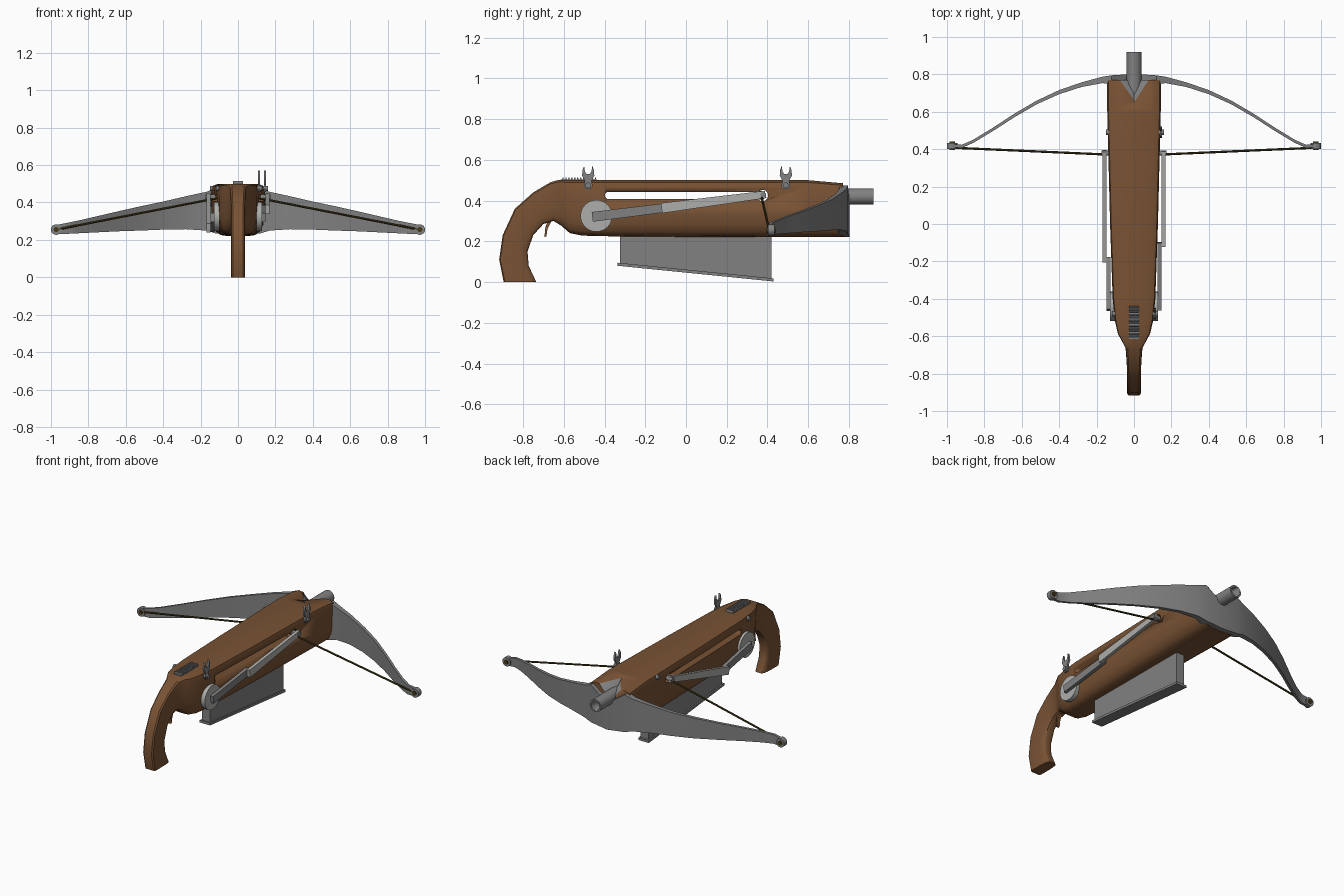
import bpy, bmesh, math
from mathutils import Vector

cube = bpy.data.objects.get("Cube")
if cube:
    bpy.data.objects.remove(cube, do_unlink=True)


def material(name, r, g, b):
    m = bpy.data.materials.new(name)
    m.use_nodes = True
    m.diffuse_color = (r, g, b, 1)
    m.node_tree.nodes["Principled BSDF"].inputs["Base Color"].default_value = (r, g, b, 1)
    return m


wood = material("walnut wood", 0.19, 0.085, 0.034)
steel = material("grey steel", 0.22, 0.22, 0.22)
bright = material("bright steel", 0.42, 0.43, 0.41)
cord = material("dark cord", 0.06, 0.042, 0.01)


def finish(name, bm, mats, angle=35):
    bmesh.ops.recalc_face_normals(bm, faces=bm.faces)
    mesh = bpy.data.meshes.new(name)
    bm.to_mesh(mesh)
    bm.free()
    ob = bpy.data.objects.new(name, mesh)
    bpy.context.collection.objects.link(ob)
    for m in mats:
        mesh.materials.append(m)
    bpy.ops.object.select_all(action='DESELECT')
    ob.select_set(True)
    bpy.context.view_layer.objects.active = ob
    bpy.ops.object.shade_smooth_by_angle(angle=math.radians(angle))
    return ob


def loft(name, rings, mat, angle=35):
    """Skin a list of closed rings and cap both ends."""
    bm = bmesh.new()
    rows = [[bm.verts.new(p) for p in ring] for ring in rings]
    n = len(rows[0])
    for a, b in zip(rows, rows[1:]):
        for i in range(n):
            j = (i + 1) % n
            bm.faces.new((a[i], a[j], b[j], b[i]))
    bm.faces.new(rows[0])
    bm.faces.new(rows[-1])
    return finish(name, bm, [mat], angle)


def plate(name, pts, x0, x1, mat):
    """Extrude a side profile of (y, z) points from x0 to x1."""
    return loft(name, [[(x, y, z) for y, z in pts] for x in (x0, x1)], mat)


def rod(name, a, b, r, mat, sides=20):
    a, b = Vector(a), Vector(b)
    turn = (b - a).to_track_quat('Z', 'Y')
    circle = [turn @ Vector((r * math.cos(t), r * math.sin(t), 0))
              for t in (math.tau * i / sides for i in range(sides))]
    return loft(name, [[p + c for c in circle] for p in (a, b)], mat)


def bar(name, a, b, wa, wb, x0, x1, mat):
    """Flat tapered lever between two (y, z) points."""
    a, b = Vector(a), Vector(b)
    side = (b - a).normalized().orthogonal()
    return plate(name, [a + side * wa, b + side * wb, b - side * wb, a - side * wa], x0, x1, mat)


def cut(target, cutter):
    mod = target.modifiers.new("cut", 'BOOLEAN')
    mod.operation = 'DIFFERENCE'
    mod.solver = 'EXACT'
    mod.object = cutter
    bpy.context.view_layer.objects.active = target
    bpy.ops.object.modifier_apply(modifier=mod.name)
    bpy.data.objects.remove(cutter, do_unlink=True)


# Stock and grip: one loft, each row = top y, z, bottom y, z, half width
section = [(0.74, 1), (0.95, 0.96), (1, 0.88), (0.98, 0.4), (0.93, 0.22),
           (0.8, 0.08), (0.62, 0.02), (0.35, 0)]
section += [(-u, v) for u, v in reversed(section)]
rows = [(.77, .485, .77, .22, .145), (.60, .50, .60, .22, .143), (0, .50, 0, .222, .128),
        (-.40, .50, -.40, .225, .114), (-.52, .50, -.51, .228, .102),
        (-.59, .50, -.57, .24, .086), (-.63, .50, -.61, .275, .064),
        (-.665, .49, -.65, .30, .045), (-.75, .44, -.70, .285, .039),
        (-.84, .36, -.75, .23, .037), (-.90, .23, -.778, .15, .037),
        (-.917, .11, -.772, .08, .037), (-.895, 0, -.735, 0, .037)]
stock = loft("stock", [[(u * w, by + (ty - by) * v, bz + (tz - bz) * v) for u, v in section]
                       for ty, tz, by, bz, w in rows], wood)

# Long string slot through the stock
slot = []
for end, start in ((.38, -90), (-.38, 90)):
    for i in range(9):
        t = math.radians(start + i * 22.5)
        slot.append((end + .018 * math.cos(t), .425 + .018 * math.sin(t)))
cut(stock, plate("slot_cutter", slot, -.4, .4, wood))
cut(stock, rod("slot_end_cutter", (-.4, .375, .425), (.4, .375, .425), .028, wood))

# V-shaped steel seat for the barrel in the front of the stock
stock.data.materials.append(steel)
bm = bmesh.new()
tri = [[bm.verts.new((s * x, y, z)) for s, z in ((-1, .52), (1, .52), (0, low))]
       for x, y, low in ((.13, .80, .37), (.012, .65, .495))]
for i in range(3):
    j = (i + 1) % 3
    bm.faces.new((tri[0][i], tri[0][j], tri[1][j], tri[1][i]))
bm.faces.new(tri[0])
bm.faces.new(tri[1])
for f in bm.faces:
    f.material_index = 1
cut(stock, finish("seat_cutter", bm, [wood, steel]))

# Hollow barrel
barrel = rod("barrel", (0, .66, .42), (0, .92, .42), .04, steel, 24)
cut(barrel, rod("bore_cutter", (0, .70, .42), (0, 1, .42), .029, steel, 24))

# Bow: rows of x, y, low z, high z, thickness, mirrored
half = [(.12, .772, .235, .475, .046), (.17, .770, .25, .457, .034), (.28, .745, .257, .433, .025),
        (.40, .705, .255, .405, .022), (.52, .650, .25, .38, .02), (.64, .580, .246, .353, .019),
        (.76, .502, .24, .325, .018), (.86, .442, .235, .302, .017), (.92, .415, .232, .29, .017),
        (.97, .418, .23, .28, .017)]
limb = [(-x, *r) for x, *r in reversed(half)] + [(0, .775, .222, .39, .055)] + half
loft("bow", [[(x, y - t / 2, lo), (x, y + t / 2, lo), (x, y + t / 2, hi), (x, y - t / 2, hi)]
             for x, y, lo, hi, t in limb], steel)

# Bow tips, string and parts that repeat on both sides
for s, side in ((1, "left"), (-1, "right")):
    rod(f"{side}_bow_tip", (s * .972, .402, .255), (s * .972, .434, .255), .028, steel)
    rod(f"{side}_string_knot", (s * .972, .396, .255), (s * .972, .440, .255), .014, cord, 12)
    rod(f"{side}_string", (s * .972, .408, .255), (0, .365, .445), .006, cord, 8)

    # Crank wheel and two-part cocking lever
    rod(f"{side}_crank_wheel", (s * .10, -.44, .325), (s * .128, -.44, .325), .078, bright, 32)
    joint = (-.10, .365) if s > 0 else (-.18, .265)
    bar(f"{side}_crank_arm", (-.46, .32), joint, .024, .022, s * .126, s * .148, steel)
    bar(f"{side}_push_arm", (joint[0] - .02, joint[1] - .002), (.39, .43), .025, .018,
        s * .148, s * .168, bright)
    rod(f"{side}_arm_pin", (s * .12, .38, .428), (s * .174, .38, .428), .014, steel, 12)

# Cross bolts with fork-shaped wing nuts on one end
fork = [(.012, -.026), (.022, -.01), (.016, .015), (.03, .04), (.028, .068), (.02, .088),
        (.016, .06), (.008, .048)]
fork += [(-y, z) for y, z in reversed(fork)]
for name, y, x in (("rear", -.48, .106), ("front", .49, .139)):
    plate(f"{name}_wing_nut", [(y + a, .482 + b) for a, b in fork], x, x + .012, steel)
    rod(f"{name}_cross_bolt", (-x - .012, y, .475), (x + .022, y, .475), .014, steel, 16)

# Magazine with its wider floor plate
plate("magazine", [(-.324, .24), (.42, .24), (.42, .015), (-.324, .09)], -.029, .029, steel)
plate("magazine_floor", [(-.336, .095), (.43, .018), (.43, .003), (-.336, .08)],
      -.037, .037, steel)

# Trigger
plate("trigger", [(-.675, .31), (-.69, .27), (-.695, .22), (-.685, .225), (-.68, .26),
                  (-.655, .31)], -.01, .01, wood)

# Ribbed slide on top
plate("slide_base", [(-.615, .495), (-.44, .495), (-.44, .504), (-.615, .504)],
      -.028, .028, steel)
for i in range(12):
    y = -.608 + i * .0145
    plate(f"slide_rib_{i + 1}", [(y, .502), (y + .009, .502), (y + .006, .514), (y + .002, .514)],
          -.026, .026, steel)
